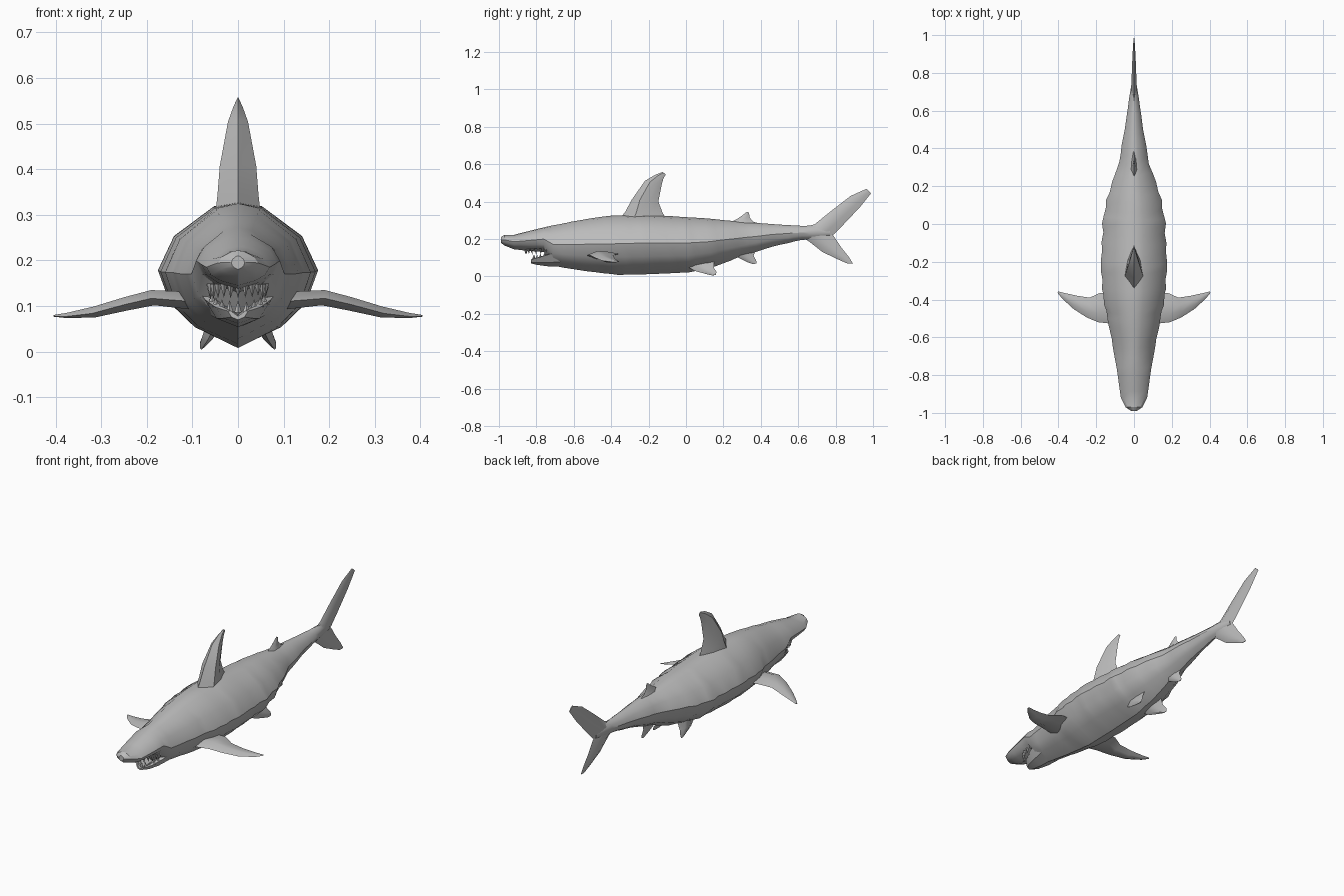
import bpy, bmesh, math, random
from mathutils import Vector

random.seed(4)
cube = bpy.data.objects.get("Cube")
if cube:
    bpy.data.objects.remove(cube, do_unlink=True)

grey = bpy.data.materials.new("shark grey")
grey.use_nodes = True
colour = (0.5, 0.5, 0.5, 1)
grey.diffuse_color = colour
grey.node_tree.nodes["Principled BSDF"].inputs["Base Color"].default_value = colour


def finish(name, bm, angle=35):
    bmesh.ops.recalc_face_normals(bm, faces=bm.faces)
    mesh = bpy.data.meshes.new(name)
    bm.to_mesh(mesh)
    bm.free()
    obj = bpy.data.objects.new(name, mesh)
    bpy.context.collection.objects.link(obj)
    mesh.materials.append(grey)
    bpy.ops.object.select_all(action='DESELECT')
    obj.select_set(True)
    bpy.context.view_layer.objects.active = obj
    bpy.ops.object.shade_smooth_by_angle(angle=math.radians(angle))
    return obj


def loft(name, rings, angle=35):
    """Skin a list of equal-length point rings and cap both ends."""
    bm = bmesh.new()
    loops = [[bm.verts.new(p) for p in ring] for ring in rings]
    n = len(loops[0])
    for a, b in zip(loops, loops[1:]):
        for i in range(n):
            j = (i + 1) % n
            bm.faces.new((a[i], a[j], b[j], b[i]))
    bm.faces.new(loops[0])
    bm.faces.new(loops[-1])
    return finish(name, bm, angle)


def section(half, y, width, low, high):
    """Mirror a half outline and place it at one station of the body."""
    full = half + [(-x, z) for x, z in half[-2:0:-1]]
    mid, size = (low + high) / 2, (high - low) / 2
    return [Vector((x * width, y, mid + z * size)) for x, z in full]


def fin(name, stations, normal):
    """Stations run root to tip: leading point, trailing point, half thickness."""
    normal = Vector(normal).normalized()
    rings = []
    for lead, trail, t in stations:
        a, b = Vector(lead), Vector(trail)
        p, q = a.lerp(b, 0.3), a.lerp(b, 0.65)
        rings.append([a, p + normal * t, q + normal * t * 0.7, b,
                      q - normal * t * 0.7, p - normal * t])
    return loft(name, rings, 40)


def upright_fin(name, stations):
    return fin(name, [((0, a, b), (0, c, d), t) for a, b, c, d, t in stations], (1, 0, 0))


# Body: y, half width, underside, back
body_half = [(0, 1), (.3, .93), (.8, .52), (1, .05), (.85, -.4), (.55, -.72), (0, -1)]
stations = [
    (-.99, .015, .18, .21), (-.97, .045, .165, .222), (-.92, .07, .145, .222),
    (-.85, .082, .137, .24), (-.76, .09, .13, .262), (-.71, .1, .058, .273),
    (-.6, .12, .035, .292), (-.5, .142, .022, .31), (-.38, .165, .008, .325),
    (-.2, .172, .012, .33), (0, .165, .022, .318), (.12, .148, .048, .31),
    (.22, .115, .085, .3), (.32, .08, .118, .29), (.46, .055, .162, .28),
    (.62, .032, .195, .27), (.7, .02, .2, .272), (.77, .008, .215, .255)]
rings = []
for a, b in zip(stations, stations[1:]):
    steps = max(1, round((b[0] - a[0]) / .045))
    for k in range(steps):
        y, w, low, high = (u + (v - u) * k / steps for u, v in zip(a, b))
        # Skin folds: uneven girth, slanted backwards towards the belly
        ring = section(body_half, y, w * random.uniform(.97, 1.03), low, high)
        if -.65 < y < .6:
            for p in ring:
                p.y += (.5 * (low + high) - p.z) * .12 + random.uniform(-.008, .008)
        rings.append(ring)
rings.append(section(body_half, *stations[-1]))
loft("body", rings, 30)

# Hollow lower jaw
jaw_half = [(0, -.2), (.75, 1), (1, .9), (.65, -.4), (0, -1)]
loft("lower_jaw", [section(jaw_half, *s) for s in (
    (-.83, .022, .07, .09), (-.8, .05, .062, .1),
    (-.74, .073, .054, .118), (-.67, .088, .052, .14))])


# Rows of pointed teeth around each jaw
def teeth(name, count, half_width, front, back, z_front, z_back, length):
    bm = bmesh.new()
    for i in range(count):
        u = 2 * i / (count - 1) - 1
        f = abs(u) ** 1.7
        base = Vector((half_width * math.sin(u * math.pi / 2),
                       front + (back - front) * f, z_front + (z_back - z_front) * f))
        root = [bm.verts.new(base + Vector(d) * .008)
                for d in ((1, 0, 0), (0, 1, 0), (-1, 0, 0), (0, -1, 0))]
        tip = bm.verts.new(base + Vector((0, .004, length * random.uniform(.8, 1.15))))
        bm.faces.new(root)
        for k in range(4):
            bm.faces.new((root[k], root[(k + 1) % 4], tip))
    finish(name, bm)


teeth("upper_teeth", 13, .062, -.86, -.75, .148, .15, -.03)
teeth("lower_teeth", 11, .06, -.818, -.73, .086, .114, .025)

# Fins along the centre line
upright_fin("dorsal_fin", [
    (-.36, .3, -.1, .3, .05), (-.325, .345, -.125, .34, .045),
    (-.29, .41, -.148, .4, .04), (-.22, .51, -.13, .49, .022),
    (-.165, .543, -.12, .525, .01), (-.125, .558, -.108, .545, .002)])
upright_fin("second_dorsal_fin", [
    (.22, .28, .42, .275, .018), (.27, .305, .36, .292, .012),
    (.3, .325, .34, .315, .007), (.325, .345, .337, .34, .002)])
upright_fin("anal_fin", [
    (.22, .13, .37, .14, .018), (.28, .1, .362, .11, .012),
    (.33, .075, .375, .085, .006), (.36, .065, .378, .07, .002)])
upright_fin("upper_tail_lobe", [
    (.62, .255, .75, .2, .02), (.69, .28, .79, .225, .015),
    (.77, .345, .84, .275, .012), (.88, .43, .93, .37, .008),
    (.965, .468, .99, .445, .003)])
upright_fin("lower_tail_lobe", [
    (.62, .21, .75, .25, .018), (.66, .185, .79, .215, .014),
    (.73, .13, .83, .155, .01), (.81, .092, .87, .105, .006),
    (.86, .07, .892, .07, .002)])

# Paired fins
for side, s in (("left", 1), ("right", -1)):
    fin(side + "_pectoral_fin", [
        ((s * .1, -.53, .11), (s * .1, -.36, .115), .02),
        ((s * .19, -.52, .117), (s * .18, -.365, .122), .017),
        ((s * .25, -.495, .103), (s * .235, -.39, .11), .015),
        ((s * .32, -.45, .084), (s * .3, -.38, .095), .012),
        ((s * .38, -.395, .077), (s * .36, -.367, .085), .006),
        ((s * .405, -.365, .078), (s * .4, -.357, .08), .002)], (s * .2, 0, 1))
    fin(side + "_pelvic_fin", [
        ((s * .05, -.01, .06), (s * .05, .15, .09), .015),
        ((s * .065, .05, .028), (s * .068, .15, .045), .012),
        ((s * .075, .11, .012), (s * .08, .163, .025), .007),
        ((s * .08, .14, .005), (s * .083, .16, .008), .002)], (1, 0, s * .4))
